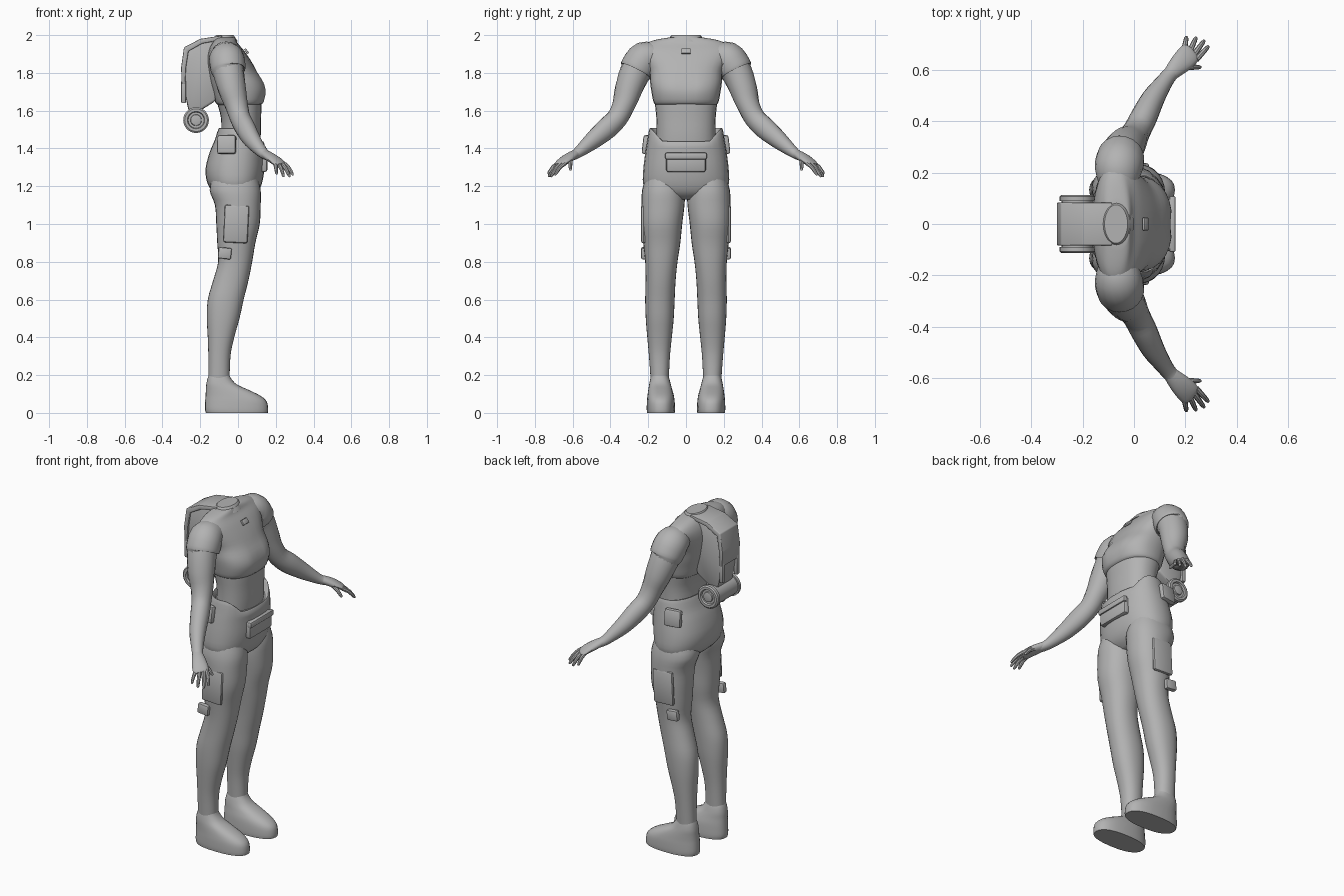
import bpy, bmesh, math
from mathutils import Vector

grey = bpy.data.materials.new("plain grey")
grey.diffuse_color = (0.45, 0.45, 0.45, 1)


def finish(name, bm, angle=40):
    bmesh.ops.recalc_face_normals(bm, faces=bm.faces)
    me = bpy.data.meshes.new(name)
    bm.to_mesh(me)
    bm.free()
    ob = bpy.data.objects.new(name, me)
    bpy.context.collection.objects.link(ob)
    me.materials.append(grey)
    bpy.context.view_layer.objects.active = ob
    ob.select_set(True)
    bpy.ops.object.shade_smooth_by_angle(angle=math.radians(angle))
    ob.select_set(False)
    return ob


def smooth_rows(rows, steps):
    """Catmull-Rom interpolation between rows of numbers."""
    out = []
    for i in range(len(rows) - 1):
        a, b, c, d = rows[max(i - 1, 0)], rows[i], rows[i + 1], rows[min(i + 2, len(rows) - 1)]
        for s in range(steps):
            t = s / steps
            out.append([0.5 * (2 * q + (r - p) * t + (2 * p - 5 * q + 4 * r - w) * t * t
                               + (3 * q - p - 3 * r + w) * t ** 3) for p, q, r, w in zip(a, b, c, d)])
    return out + [list(rows[-1])]


def skin(bm, rings):
    loops = [[bm.verts.new(p) for p in r] for r in rings]
    n = len(loops[0])
    for a, b in zip(loops, loops[1:]):
        for i in range(n):
            bm.faces.new((a[i], a[(i + 1) % n], b[(i + 1) % n], b[i]))
    bm.faces.new(loops[0])
    bm.faces.new(loops[-1])


def loft(name, rows, power=2.0, side=1, steps=3, n=28, shape=None):
    """Stacked sections: (z, back x, front x, inner y, outer y)."""
    rings = []
    for z, x0, x1, y0, y1 in smooth_rows(rows, steps):
        ring = []
        for i in range(n):
            a = 2 * math.pi * i / n
            c, s = math.cos(a), math.sin(a)
            p = Vector(((x0 + x1) / 2 + (x1 - x0) / 2 * math.copysign(abs(c) ** (2 / power), c),
                        side * ((y0 + y1) / 2 + (y1 - y0) / 2 * math.copysign(abs(s) ** (2 / power), s)), z))
            ring.append(shape(p) if shape else p)
        rings.append(ring)
    bm = bmesh.new()
    skin(bm, rings)
    return finish(name, bm)


def tube(name, rows, side=1, steps=3, n=16):
    """Limb along a path: (x, y, z, radius across, radius up)."""
    rows = smooth_rows(rows, steps)
    pts = [Vector((r[0], r[1] * side, r[2])) for r in rows]
    rings = []
    for i, p in enumerate(pts):
        t = (pts[min(i + 1, len(pts) - 1)] - pts[max(i - 1, 0)]).normalized()
        u = t.cross(Vector((0, 0, 1))).normalized()
        v = u.cross(t)
        rings.append([p + u * rows[i][3] * math.cos(k * math.tau / n) + v * rows[i][4] * math.sin(k * math.tau / n)
                      for k in range(n)])
    bm = bmesh.new()
    skin(bm, rings)
    return finish(name, bm)


def box(name, loc, size, rot=(0, 0, 0), bevel=0.012):
    bm = bmesh.new()
    bmesh.ops.create_cube(bm, size=1)
    bmesh.ops.scale(bm, vec=size, verts=bm.verts)
    bmesh.ops.bevel(bm, geom=bm.edges[:], offset=bevel, segments=2, affect='EDGES', profile=0.5)
    ob = finish(name, bm)
    ob.location, ob.rotation_euler = loc, rot


def slab(name, outline, half, bevel=0.01):
    """Side outline in x, z given a width along y."""
    bm = bmesh.new()
    front = bm.faces.new([bm.verts.new((x, -half, z)) for x, z in outline])
    new = bmesh.ops.extrude_face_region(bm, geom=[front])["geom"]
    bmesh.ops.translate(bm, vec=(0, 2 * half, 0), verts=[g for g in new if isinstance(g, bmesh.types.BMVert)])
    bmesh.ops.bevel(bm, geom=bm.edges[:], offset=bevel, segments=2, affect='EDGES', profile=0.5)
    finish(name, bm)


def lathe(name, profile, centre, n=28):
    """Profile of (y, radius) turned around a y axis."""
    bm = bmesh.new()
    skin(bm, [[(centre[0] + r * math.cos(k * math.tau / n), y, centre[1] + r * math.sin(k * math.tau / n))
               for k in range(n)] for y, r in profile])
    finish(name, bm, 30)


def chest_shape(p):
    # shallow hollow between the breasts, shoulders set back
    if p.x > 0.06:
        p.x -= 0.012 * math.exp(-(p.y / 0.035) ** 2) * max(0, 1 - abs(p.z - 1.73) / 0.1)
    return p


def waist_dip(p):
    # waistband stands high at the sides and dips in front
    if p.z > 1.40 and p.x > 0.0:
        k = min(1, max(0, (0.185 - abs(p.y)) / 0.06)) * min(1, p.x / 0.05)
        p.z -= (p.z - 1.40) * 0.65 * k
    return p


# Torso
loft("midriff", [(1.36, -0.10, 0.11, -0.16, 0.16), (1.46, -0.09, 0.12, -0.155, 0.155),
                 (1.56, -0.09, 0.122, -0.157, 0.157), (1.64, -0.11, 0.125, -0.165, 0.165),
                 (1.70, -0.12, 0.12, -0.17, 0.17)], 2.3)
loft("shirt", [(1.63, -0.105, 0.115, -0.16, 0.16), (1.645, -0.12, 0.137, -0.172, 0.172),
               (1.70, -0.135, 0.15, -0.183, 0.183), (1.75, -0.148, 0.138, -0.19, 0.19),
               (1.81, -0.158, 0.10, -0.195, 0.195), (1.87, -0.163, 0.065, -0.225, 0.225),
               (1.92, -0.155, 0.03, -0.245, 0.245), (1.955, -0.14, 0.0, -0.215, 0.215),
               (1.975, -0.125, -0.01, -0.16, 0.16), (1.988, -0.115, -0.015, -0.085, 0.085)],
     2.4, shape=chest_shape)
loft("collar", [(1.965, -0.125, 0.0, -0.085, 0.085), (1.995, -0.12, -0.02, -0.08, 0.08),
                (2.0, -0.115, -0.025, -0.075, 0.075)], steps=1)
box("collar_tab", (0.045, 0, 1.915), (0.012, 0.05, 0.03), (0, -0.6, 0), 0.003)

# Trousers
loft("hips", [(1.13, -0.06, 0.06, -0.10, 0.10), (1.16, -0.12, 0.10, -0.19, 0.19),
              (1.21, -0.16, 0.125, -0.226, 0.226), (1.29, -0.172, 0.14, -0.226, 0.226),
              (1.38, -0.15, 0.142, -0.215, 0.215), (1.44, -0.125, 0.142, -0.205, 0.205),
              (1.50, -0.105, 0.135, -0.195, 0.195), (1.505, -0.098, 0.13, -0.185, 0.185),
              (1.48, -0.09, 0.122, -0.165, 0.165)], 2.3, shape=waist_dip)
box("front_pouch", (0.135, 0, 1.325), (0.04, 0.21, 0.10))
box("pouch_flap", (0.15, 0, 1.36), (0.025, 0.22, 0.035), bevel=0.008)

leg = [(1.26, -0.13, 0.10, 0.02, 0.21), (1.18, -0.15, 0.12, 0.006, 0.232), (1.10, -0.122, 0.12, 0.008, 0.236),
       (1.0, -0.115, 0.115, 0.02, 0.235), (0.90, -0.11, 0.092, 0.03, 0.226), (0.80, -0.105, 0.075, 0.045, 0.216),
       (0.70, -0.132, 0.055, 0.055, 0.214), (0.60, -0.16, 0.03, 0.06, 0.216), (0.50, -0.165, 0.008, 0.065, 0.213),
       (0.40, -0.16, -0.02, 0.075, 0.205), (0.30, -0.157, -0.04, 0.085, 0.196), (0.16, -0.157, -0.045, 0.092, 0.186)]
shoe = [(0.0, -0.17, 0.158, 0.06, 0.206), (0.02, -0.175, 0.16, 0.058, 0.208), (0.06, -0.174, 0.152, 0.06, 0.207),
        (0.09, -0.172, 0.12, 0.064, 0.204), (0.12, -0.17, 0.06, 0.072, 0.20), (0.15, -0.168, -0.005, 0.08, 0.195),
        (0.18, -0.162, -0.035, 0.088, 0.189), (0.20, -0.155, -0.045, 0.095, 0.184)]

# Arm from shoulder to wrist, palm, then fingers
arm = [(-0.06, 0.17, 1.885, 0.06, 0.06), (-0.06, 0.225, 1.865, 0.085, 0.088), (-0.05, 0.27, 1.80, 0.082, 0.082),
       (-0.03, 0.305, 1.71, 0.075, 0.072), (-0.008, 0.33, 1.63, 0.062, 0.06), (0.012, 0.365, 1.56, 0.054, 0.056),
       (0.04, 0.42, 1.505, 0.052, 0.058), (0.075, 0.49, 1.445, 0.045, 0.048), (0.115, 0.55, 1.395, 0.034, 0.034),
       (0.14, 0.583, 1.37, 0.03, 0.026), (0.16, 0.605, 1.36, 0.03, 0.024)]
palm = [(0.135, 0.578, 1.375, 0.026, 0.022), (0.17, 0.615, 1.355, 0.038, 0.023), (0.20, 0.645, 1.335, 0.044, 0.02),
        (0.22, 0.668, 1.318, 0.042, 0.015), (0.227, 0.675, 1.312, 0.03, 0.01)]
fingers = {"index": ((0.243, 0.642, 1.32), (0.292, 0.695, 1.26)), "middle": ((0.232, 0.658, 1.318), (0.275, 0.717, 1.25)),
           "ring": ((0.216, 0.67, 1.318), (0.243, 0.729, 1.25)), "little": ((0.196, 0.678, 1.32), (0.205, 0.732, 1.265)),
           "thumb": ((0.195, 0.612, 1.34), (0.262, 0.612, 1.285))}

for side, tag in ((1, "left"), (-1, "right")):
    loft(tag + "_leg", leg, 2.2, side)
    loft(tag + "_shoe", shoe, 2.4, side)
    box(tag + "_hip_pouch", (-0.06, side * 0.207, 1.42), (0.10, 0.035, 0.10), (side * 0.12, 0, side * 0.15))
    box(tag + "_knee_pocket", (-0.07, side * 0.222, 0.845), (0.07, 0.03, 0.06), (0, 0.1, 0), 0.008)
    box(tag + "_thigh_pocket", (-0.01, side * 0.226, 1.0), (0.13, 0.024, 0.20), (0, 0.05, 0))
    tube(tag + "_arm", arm, side)
    # short sleeve over the shoulder
    tube(tag + "_sleeve", [(-0.06, 0.15, 1.885, 0.075, 0.07), (-0.06, 0.215, 1.875, 0.093, 0.093),
                           (-0.054, 0.25, 1.835, 0.094, 0.094), (-0.051, 0.264, 1.81, 0.09, 0.09),
                           (-0.05, 0.266, 1.806, 0.08, 0.08)], side, n=20)
    tube(tag + "_palm", palm, side)
    for name, (a, b) in fingers.items():
        a, b = Vector(a), Vector(b)
        mid = a.lerp(b, 0.5) + Vector((0, 0, 0.008))
        tube(tag + "_" + name, [(*a, 0.012, 0.012), (*mid, 0.0105, 0.0105), (*a.lerp(b, 0.9), 0.008, 0.008),
                                (*b, 0.003, 0.003)], side, 2, 8)
    # roll end caps and bag buckles
    lathe(tag + "_roll_end", [(side * y, r) for y, r in ((0.09, 0.062), (0.09, 0.068), (0.108, 0.068), (0.114, 0.06),
          (0.114, 0.046), (0.104, 0.042), (0.104, 0.03), (0.112, 0.028), (0.114, 0.02))], (-0.222, 1.55))
    box(tag + "_buckle", (-0.288, side * 0.068, 1.70), (0.025, 0.025, 0.12), bevel=0.006)

# Backpack and bedroll
slab("backpack", [(-0.08, 1.985), (-0.19, 1.965), (-0.275, 1.92), (-0.29, 1.83), (-0.288, 1.72),
                  (-0.262, 1.60), (-0.20, 1.60), (-0.12, 1.65), (-0.10, 1.80)], 0.072, 0.012)
slab("backpack_flap", [(-0.085, 1.998), (-0.20, 1.98), (-0.286, 1.935), (-0.301, 1.83), (-0.299, 1.74),
                       (-0.28, 1.74), (-0.275, 1.83), (-0.262, 1.915), (-0.19, 1.955), (-0.085, 1.975)], 0.084, 0.005)
lathe("bedroll", [(-0.10, 0.06), (0.10, 0.06)], (-0.222, 1.55))
